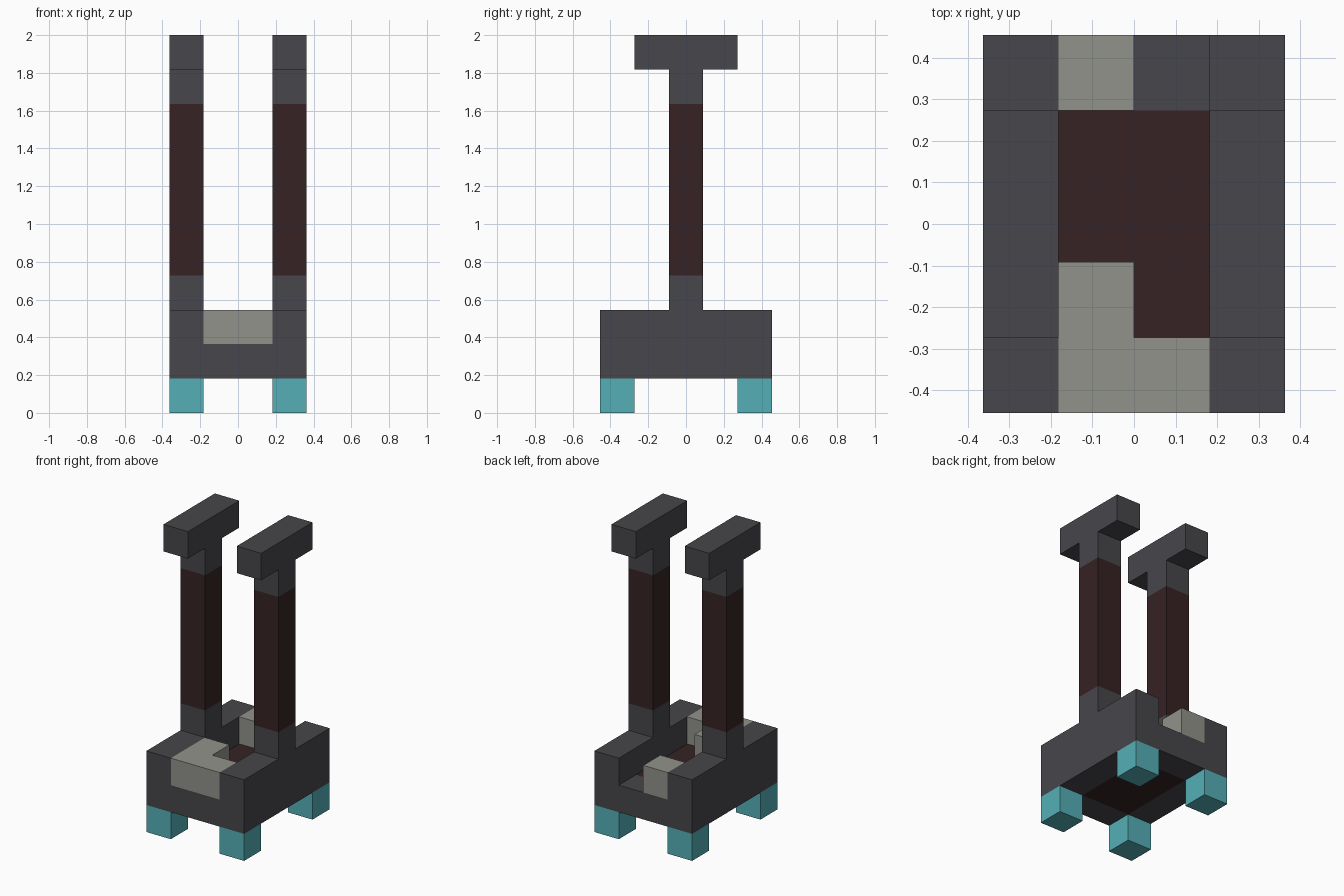
import bpy
import bmesh

U = 2 / 11  # one block

if "Cube" in bpy.data.objects:
    bpy.data.objects.remove(bpy.data.objects["Cube"], do_unlink=True)


def material(name, rgb):
    mat = bpy.data.materials.new(name)
    mat.use_nodes = True
    color = (*rgb, 1)
    mat.diffuse_color = color
    mat.node_tree.nodes["Principled BSDF"].inputs["Base Color"].default_value = color
    return mat


charcoal = material("charcoal", (0.063, 0.061, 0.070))
brown = material("dark brown", (0.037, 0.016, 0.017))
stone = material("stone grey", (0.285, 0.288, 0.255))
teal = material("teal", (0.09, 0.43, 0.47))


def box(name, mat, x, y, z):
    """Box spanning the given (min, max) ranges, measured in blocks."""
    bm = bmesh.new()
    bmesh.ops.create_cube(bm, size=1)
    for v in bm.verts:
        v.co = [(r[0] if c < 0 else r[1]) * U for c, r in zip(v.co, (x, y, z))]
    return finish(name, mat, bm)


def prism(name, mat, outline, z):
    """Outline in plan, extruded upward, measured in blocks."""
    bm = bmesh.new()
    face = bm.faces.new([bm.verts.new((x * U, y * U, z[0] * U)) for x, y in outline])
    top = bmesh.ops.extrude_face_region(bm, geom=[face])["geom"]
    for v in top:
        if isinstance(v, bmesh.types.BMVert):
            v.co.z = z[1] * U
    bmesh.ops.recalc_face_normals(bm, faces=bm.faces)
    return finish(name, mat, bm)


def finish(name, mat, bm):
    mesh = bpy.data.meshes.new(name)
    bm.to_mesh(mesh)
    bm.free()
    mesh.materials.append(mat)
    obj = bpy.data.objects.new(name, mesh)
    bpy.context.collection.objects.link(obj)
    return obj


# Sides: rail, post in three sections, and crossbar head
for side, x in (("right", (-2, -1)), ("left", (1, 2))):
    box(f"{side}_rail", charcoal, x, (-2.5, 2.5), (1, 3))
    post = (-0.5, 0.5)
    box(f"{side}_post_foot", charcoal, x, post, (3, 4))
    box(f"{side}_post_shaft", brown, x, post, (4, 9))
    box(f"{side}_post_neck", charcoal, x, post, (9, 10))
    box(f"{side}_post_head", charcoal, x, (-1.5, 1.5), (10, 11))
    # Feet at the corners
    for end, y in (("front", (-2.5, -1.5)), ("back", (1.5, 2.5))):
        box(f"{end}_{side}_foot", teal, x, y, (0, 1))

# Base between the rails
box("front_beam", charcoal, (-1, 1), (-2.5, -1.5), (1, 2))
box("back_beam", charcoal, (-1, 1), (1.5, 2.5), (1, 2))
box("floor_panel", brown, (-1, 1), (-1.5, 1.5), (1, 2))

# Stone pieces on the base
prism("front_stone", stone,
      [(-1, -2.5), (1, -2.5), (1, -1.5), (0, -1.5), (0, -0.5), (-1, -0.5)], (2, 3))
box("back_stone", stone, (-1, 0), (1.5, 2.5), (2, 3))
